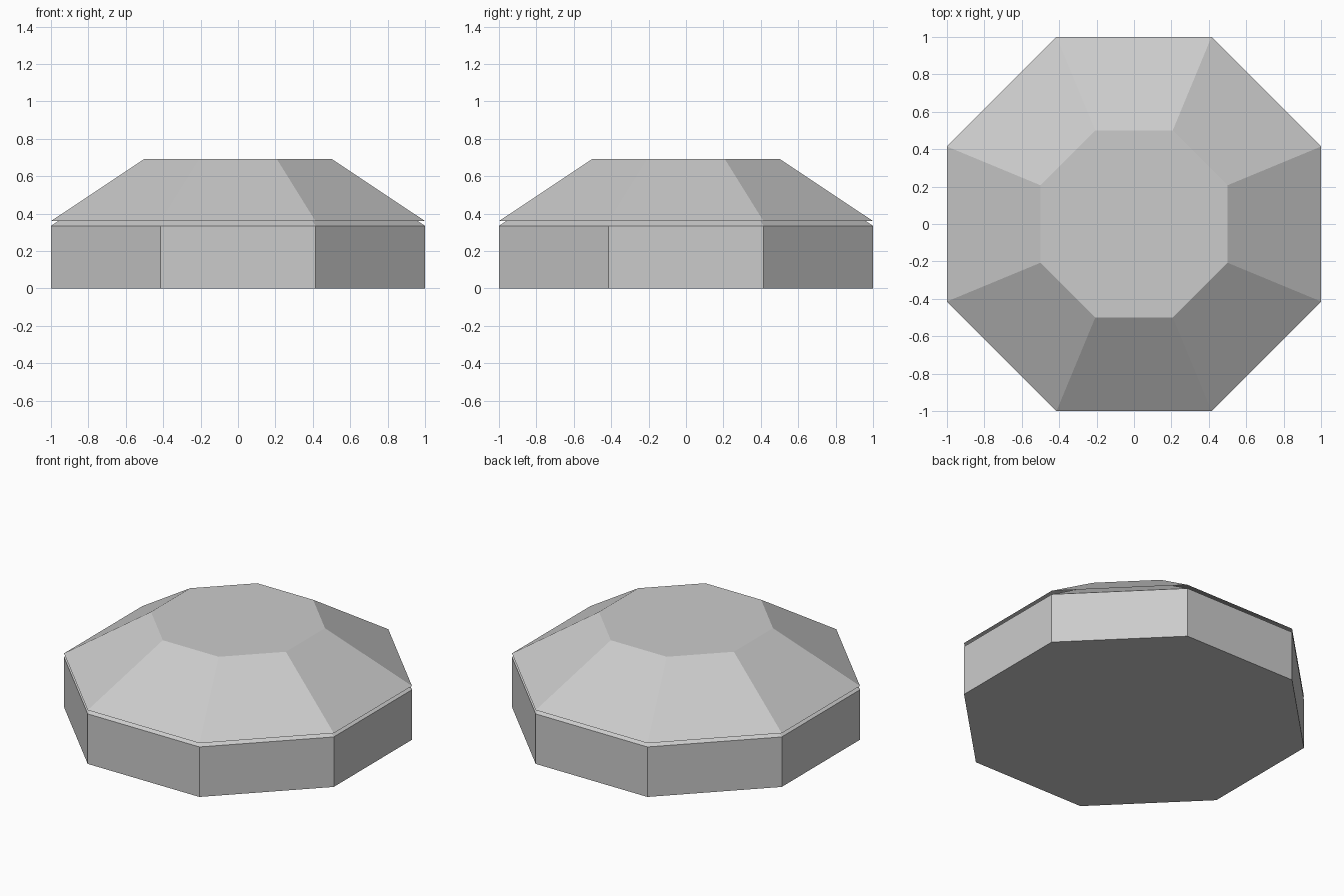
import bpy
import bmesh
from math import cos, pi, sin

SIDES = 8

# Remove the default cube
cube = bpy.data.objects.get("Cube")
if cube:
    bpy.data.objects.remove(cube)

grey = bpy.data.materials.new("plain grey")
grey.use_nodes = True
colour = (0.6, 0.6, 0.6, 1)
grey.diffuse_color = colour
grey.node_tree.nodes["Principled BSDF"].inputs["Base Color"].default_value = colour


def octagonal_part(name, profile, closed_bottom):
    """Stack octagon rings given as (apothem, height) and cap the ends."""
    bm = bmesh.new()
    rings = []
    for apothem, z in profile:
        radius = apothem / cos(pi / SIDES)
        angles = [(i + 0.5) * 2 * pi / SIDES for i in range(SIDES)]
        rings.append([bm.verts.new((radius * cos(a), radius * sin(a), z)) for a in angles])
    for low, high in zip(rings, rings[1:]):
        for i in range(SIDES):
            j = (i + 1) % SIDES
            bm.faces.new((low[i], low[j], high[j], high[i]))
    bm.faces.new(rings[-1])
    if closed_bottom:
        bm.faces.new(rings[0][::-1])
    mesh = bpy.data.meshes.new(name)
    bm.to_mesh(mesh)
    bm.free()
    mesh.materials.append(grey)
    part = bpy.data.objects.new(name, mesh)
    bpy.context.collection.objects.link(part)
    return part


# Solid base with a sloped top
octagonal_part("base", [(1, 0), (1, 0.335), (0.5, 0.668)], True)

# Thin faceted lid floating just above the base
octagonal_part("lid", [(1, 0.36), (0.5, 0.693)], False)
